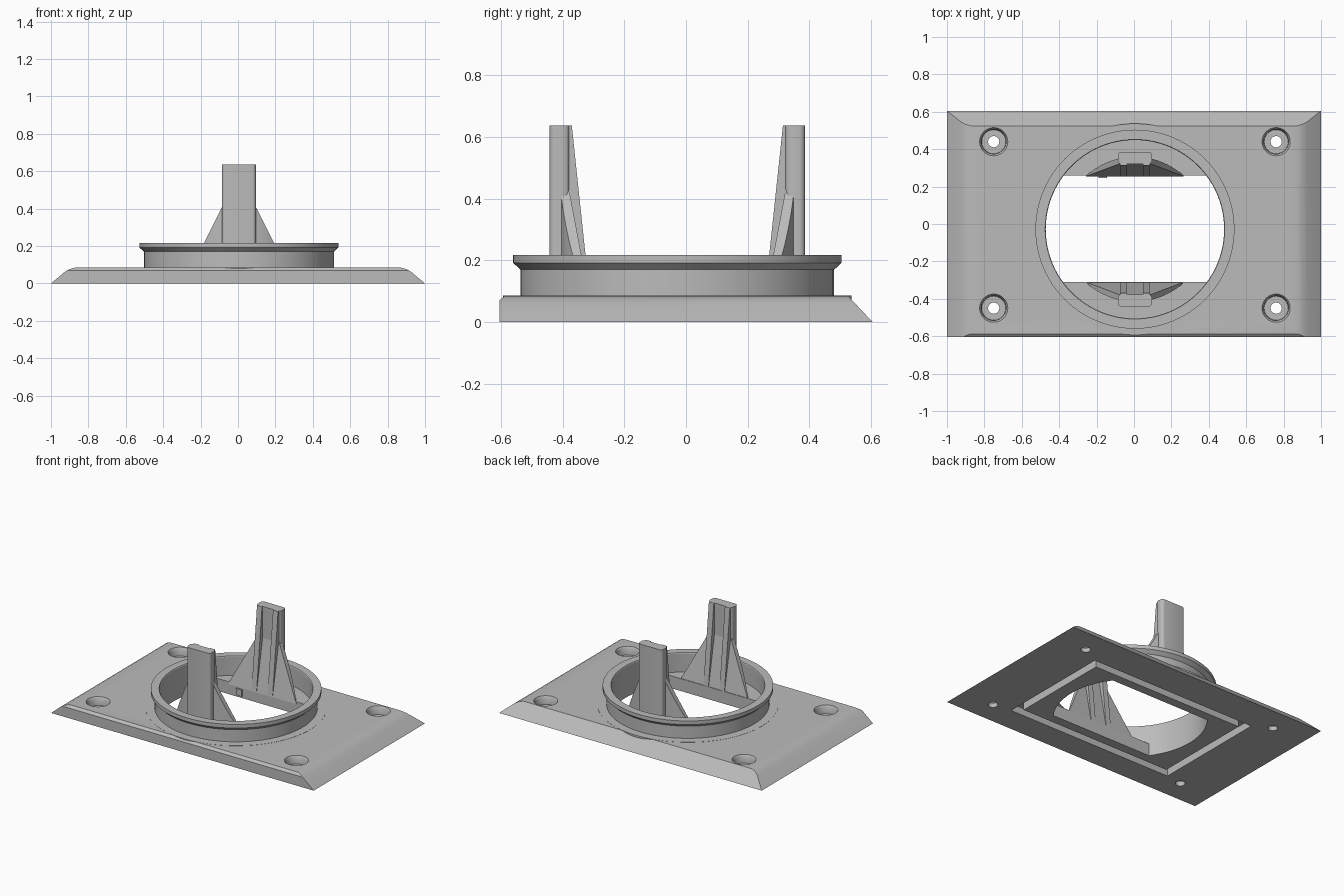
import bpy, bmesh, math
from mathutils import Vector

if "Cube" in bpy.data.objects:
    bpy.data.objects.remove(bpy.data.objects["Cube"])

CX, CY = 0.005, -0.028           # centre of the round opening
TOP = 0.085                      # top of the base plate

grey = bpy.data.materials.new("grey plastic")
grey.diffuse_color = (0.5, 0.5, 0.5, 1)
grey.use_nodes = True
grey.node_tree.nodes["Principled BSDF"].inputs["Base Color"].default_value = grey.diffuse_color


def finish(bm, name, smooth=True):
    bmesh.ops.recalc_face_normals(bm, faces=bm.faces)
    me = bpy.data.meshes.new(name)
    bm.to_mesh(me)
    bm.free()
    ob = bpy.data.objects.new(name, me)
    bpy.context.collection.objects.link(ob)
    me.materials.append(grey)
    if smooth:
        bpy.ops.object.select_all(action='DESELECT')
        ob.select_set(True)
        bpy.context.view_layer.objects.active = ob
        bpy.ops.object.shade_smooth_by_angle(angle=math.radians(30))
    return ob


def box(bm, x0, x1, y0, y1, z0, z1):
    vs = bmesh.ops.create_cube(bm, size=1)["verts"]
    for v in vs:
        v.co = Vector(((x0 + x1) / 2 + v.co.x * (x1 - x0),
                       (y0 + y1) / 2 + v.co.y * (y1 - y0),
                       (z0 + z1) / 2 + v.co.z * (z1 - z0)))


def prism(bm, pts, vec):
    """Extrude a closed 3D outline along vec."""
    f = bm.faces.new([bm.verts.new(p) for p in pts])
    r = bmesh.ops.extrude_face_region(bm, geom=[f])
    bmesh.ops.translate(bm, vec=vec, verts=[g for g in r["geom"] if isinstance(g, bmesh.types.BMVert)])


def slice_off(bm, co, no):
    """Remove everything on the normal side of a plane and cap it."""
    geom = bm.verts[:] + bm.edges[:] + bm.faces[:]
    r = bmesh.ops.bisect_plane(bm, geom=geom, dist=1e-6, plane_co=co, plane_no=no, clear_outer=True)
    edges = [e for e in r["geom_cut"] if isinstance(e, bmesh.types.BMEdge)]
    if edges:
        bmesh.ops.contextual_create(bm, geom=edges)


def lathe(bm, profile, cx, cy, n, closed=False):
    """Spin (radius, z) points around a vertical axis."""
    rings = [[bm.verts.new((cx + r * math.cos(math.tau * i / n), cy + r * math.sin(math.tau * i / n), z))
              for i in range(n)] for r, z in profile]
    pairs = list(zip(rings, rings[1:])) + ([(rings[-1], rings[0])] if closed else [])
    for a, b in pairs:
        for i in range(n):
            j = (i + 1) % n
            bm.faces.new((a[i], a[j], b[j], b[i]))
    if not closed:
        bm.faces.new(rings[0])
        bm.faces.new(rings[-1])


def cut(ob, bm, name):
    cutter = finish(bm, name, False)
    cutter.hide_render = True
    mod = ob.modifiers.new(name, 'BOOLEAN')
    mod.operation, mod.solver, mod.object = 'DIFFERENCE', 'EXACT', cutter
    bpy.context.view_layer.objects.active = ob
    bpy.ops.object.modifier_apply(modifier=name)
    bpy.data.objects.remove(cutter)


def opening(bm, z0, z1):
    """Round opening flattened by a chord at the front and back."""
    lathe(bm, [(0.477, z0), (0.477, z1)], CX, CY, 96)
    slice_off(bm, (0, 0.258, 0), (0, 1, 0))
    slice_off(bm, (0, -0.31, 0), (0, -1, 0))


# Base plate with bevelled ends, sloping back and small front chamfer
bm = bmesh.new()
box(bm, -1, 1, -0.605, 0.605, 0, TOP)
end = [(1, 0), (0.925, 0.063), (0.9, 0.077), (0.872, TOP)]
for (xa, za), (xb, zb) in zip(end, end[1:]):
    for s in (-1, 1):
        slice_off(bm, (s * xa, 0, za), (s * (zb - za), 0, xa - xb))
slice_off(bm, (0, 0.605, 0), (0, 0.085, 0.08))
slice_off(bm, (0, -0.605, 0.07), (0, -0.015, 0.018))
plate = finish(bm, "base_plate", False)

# Central opening
bm = bmesh.new()
opening(bm, -0.1, 0.2)
cut(plate, bm, "opening_cutter")

# Rectangular groove underneath
bm = bmesh.new()
X, Y0, Y1, W = 0.63, -0.43, 0.375, 0.055
outline = lambda d, z: [bm.verts.new(p) for p in ((-X + d, Y0 + d, z), (X - d, Y0 + d, z),
                                                 (X - d, Y1 - d, z), (-X + d, Y1 - d, z))]
loops = [outline(0, -0.05), outline(0, 0.05), outline(W, 0.05), outline(W, -0.05)]
for a, b in zip(loops, loops[1:] + loops[:1]):
    for i in range(4):
        j = (i + 1) % 4
        bm.faces.new((a[i], a[j], b[j], b[i]))
cut(plate, bm, "groove_cutter")

# Counterbored screw holes
bm = bmesh.new()
for x in (-0.75, 0.76):
    for y in (-0.45, 0.44):
        lathe(bm, [(0.03, -0.1), (0.03, 0.03), (0.064, 0.03), (0.066, 0.07), (0.076, 0.086), (0.076, 0.15)],
              x, y, 40)
cut(plate, bm, "screw_cutter")
bpy.context.view_layer.objects.active = plate
plate.select_set(True)
bpy.ops.object.shade_smooth_by_angle(angle=math.radians(30))

# Shallow collar around the ring, overhanging the plate bevels
bm = bmesh.new()
lathe(bm, [(0.49, 0.07), (0.565, 0.07), (0.565, TOP + 0.001), (0.49, TOP + 0.001)], CX, CY, 96, True)
finish(bm, "collar")

# Ring with a flared lip
bm = bmesh.new()
lathe(bm, [(0.477, 0.08), (0.508, 0.08), (0.508, 0.17), (0.532, 0.192), (0.532, 0.217), (0.48, 0.217),
           (0.477, 0.212)], CX, CY, 96, True)
finish(bm, "ring")


def place(bm, s):
    """Move a part built relative to the opening centre; s = -1 puts it at the front."""
    for v in bm.verts:
        v.co = Vector((CX + v.co.x, CY + s * v.co.y, v.co.z))


# Two uprights, each a column, a curved flared foot and two ribs
for s, side in ((1, "back"), (-1, "front")):
    bm = bmesh.new()
    pts = []
    for qx, qy, a0 in ((0.072, 0.395, 0), (-0.072, 0.395, 90), (-0.072, 0.368, 180), (0.072, 0.368, 270)):
        for k in range(5):
            a = math.radians(a0 + k * 22.5)
            pts.append((qx + 0.019 * math.cos(a), qy + 0.019 * math.sin(a), 0.07))
    prism(bm, pts, (0, 0, 0.567))
    place(bm, s)
    finish(bm, side + "_column")

    bm = bmesh.new()
    half = math.acos(0.28 / 0.387)
    arc = [math.pi / 2 - half + 2 * half * i / 32 for i in range(33)]
    prism(bm, [(0.387 * math.cos(a), 0.387 * math.sin(a), 0.07) for a in arc], (0, 0, 0.42))
    slice_off(bm, (0, 0.286, TOP), (0, -0.335, 0.063))
    for d in (-1, 1):
        slice_off(bm, (d * 0.09, 0, 0.41), (d * 0.325, 0, 0.163))
    place(bm, s)
    finish(bm, side + "_foot")

    bm = bmesh.new()
    for x in (-0.08, 0.042):
        prism(bm, [(x, 0.283, 0.08), (x, 0.342, 0.637), (x, 0.37, 0.637), (x, 0.37, 0.08)], (0.038, 0, 0))
    place(bm, s)
    finish(bm, side + "_ribs", False)

# Small square nub on the back chord of the opening
bm = bmesh.new()
box(bm, -0.19, -0.145, 0.247, 0.27, 0.015, 0.06)
finish(bm, "nub", False)
